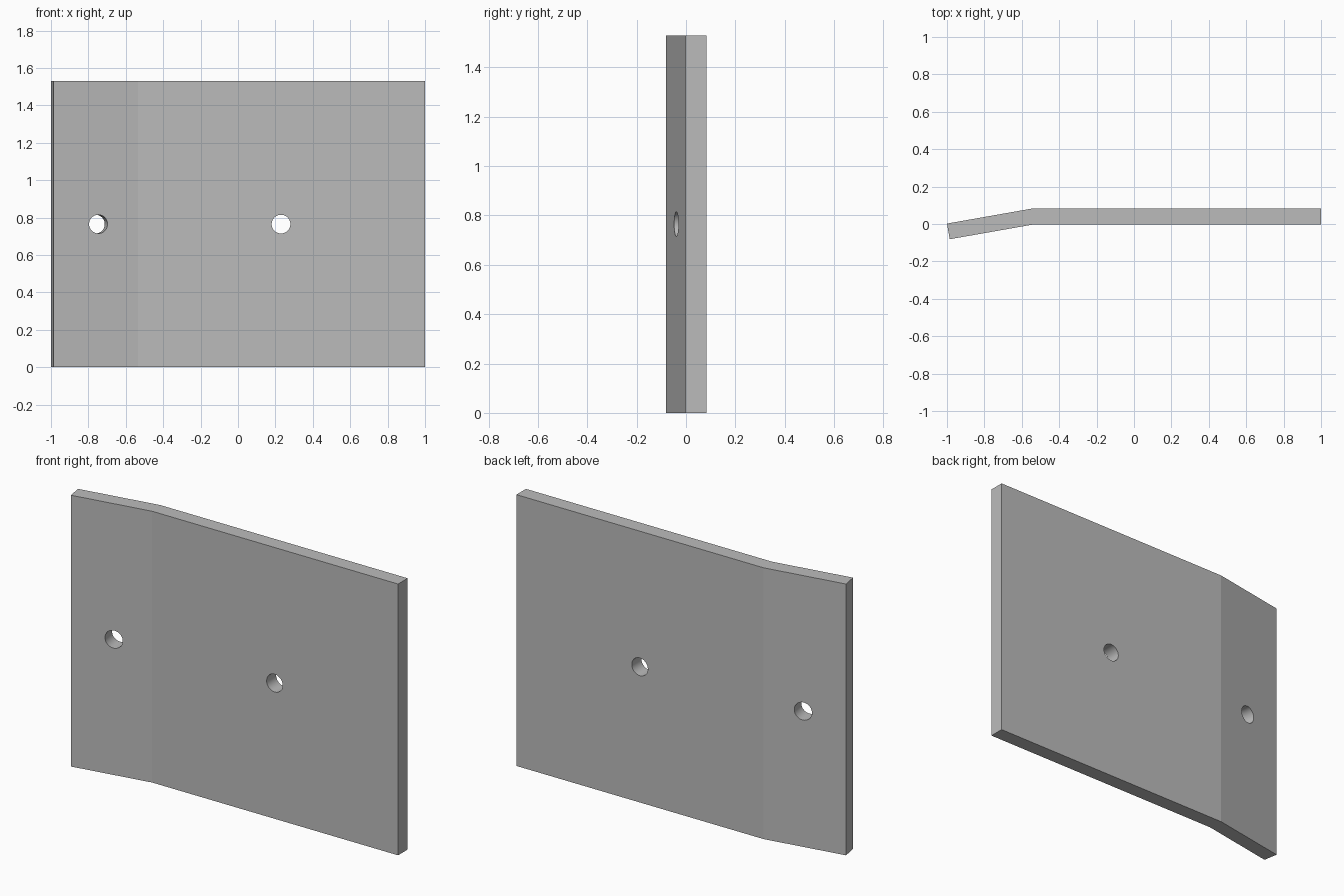
import bpy
import bmesh
from math import radians, sin, cos, tan
from mathutils import Vector

cube = bpy.data.objects.get("Cube")
if cube:
    bpy.data.objects.remove(cube, do_unlink=True)

HEIGHT = 1.53
THICK = 0.085
BACK_Y = 0.083
FRONT_Y = BACK_Y - THICK
BEND = radians(10)
BEND_X = -0.535
HOLE_RADIUS = 0.05

grey = bpy.data.materials.new("plain grey")
grey.use_nodes = True
colour = (0.5, 0.5, 0.5, 1)
grey.diffuse_color = colour
grey.node_tree.nodes["Principled BSDF"].inputs["Base Color"].default_value = colour

# Bent plate: outline in plan, extruded upwards
normal = Vector((-sin(BEND), cos(BEND)))
shift = THICK * tan(BEND / 2)
back_end = Vector((-1, BACK_Y - (1 + BEND_X - shift) * tan(BEND)))
front_end = back_end - normal * THICK
outline = [front_end, (BEND_X, FRONT_Y), (1, FRONT_Y),
           (1, BACK_Y), (BEND_X - shift, BACK_Y), back_end]

bm = bmesh.new()
base = bm.faces.new([bm.verts.new((p[0], p[1], 0)) for p in outline])
top = bmesh.ops.extrude_face_region(bm, geom=[base])["geom"]
bmesh.ops.translate(bm, vec=(0, 0, HEIGHT),
                    verts=[v for v in top if isinstance(v, bmesh.types.BMVert)])
bmesh.ops.recalc_face_normals(bm, faces=bm.faces)
mesh = bpy.data.meshes.new("bent_plate")
bm.to_mesh(mesh)
bm.free()
mesh.materials.append(grey)
plate = bpy.data.objects.new("bent_plate", mesh)
bpy.context.collection.objects.link(plate)
bpy.context.view_layer.objects.active = plate
plate.select_set(True)


def drill(name, x, y, turn):
    """Cut a round hole square to the plate at this point."""
    bpy.ops.mesh.primitive_cylinder_add(
        vertices=64, radius=HOLE_RADIUS, depth=0.4,
        location=(x, y, HEIGHT / 2), rotation=(radians(90), 0, turn))
    cutter = bpy.context.object
    cutter.name = name
    cutter.hide_render = True
    cutter.data.materials.append(grey)
    bpy.ops.object.select_all(action="DESELECT")
    plate.select_set(True)
    bpy.context.view_layer.objects.active = plate
    cut = plate.modifiers.new(name, "BOOLEAN")
    cut.operation = "DIFFERENCE"
    cut.solver = "EXACT"
    cut.object = cutter
    bpy.ops.object.modifier_apply(modifier=name)
    bpy.data.objects.remove(cutter, do_unlink=True)


# Holes in the main plate and in the angled wing
drill("main_hole", 0.23, FRONT_Y + THICK / 2, 0)
wing_x = -0.747
drill("wing_hole", wing_x, FRONT_Y + (wing_x - BEND_X) * tan(BEND), BEND)

# Round hole walls, crisp bend and rims
bpy.ops.object.shade_smooth_by_angle(angle=radians(8))
